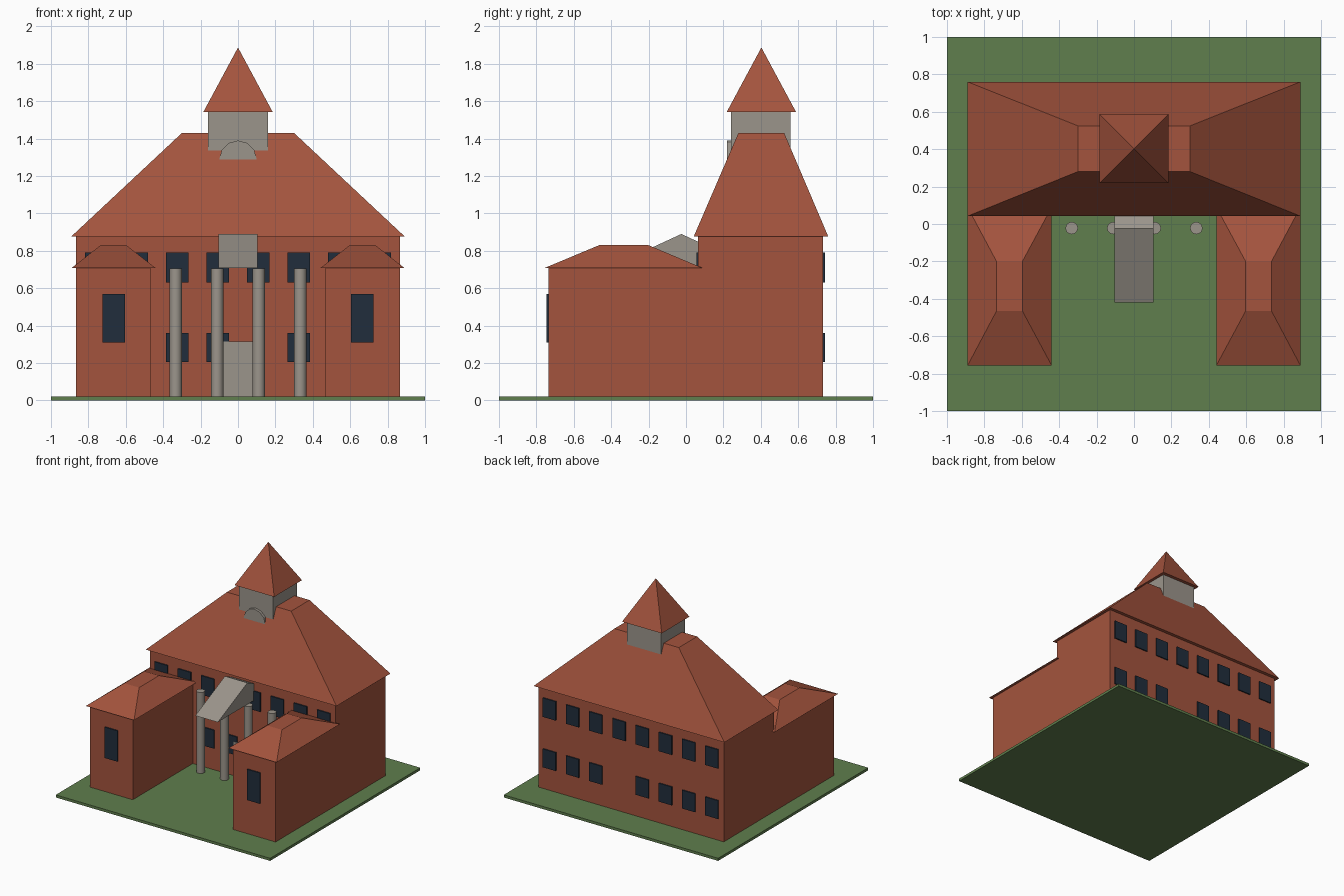
import bpy
import bmesh
from math import pi

if "Cube" in bpy.data.objects:
    bpy.data.objects.remove(bpy.data.objects["Cube"], do_unlink=True)


def material(name, color):
    m = bpy.data.materials.new(name)
    m.use_nodes = True
    m.diffuse_color = (*color, 1)
    m.node_tree.nodes["Principled BSDF"].inputs["Base Color"].default_value = (*color, 1)
    return m


brick = material("brick red", (0.37, 0.088, 0.047))
stone = material("grey stone", (0.33, 0.30, 0.26))
glass = material("dark glass", (0.015, 0.027, 0.045))
grass = material("lawn green", (0.115, 0.21, 0.074))


def mesh_object(name, verts, faces, mat):
    me = bpy.data.meshes.new(name)
    me.from_pydata(verts, [], faces)
    bm = bmesh.new()
    bm.from_mesh(me)
    bmesh.ops.remove_doubles(bm, verts=bm.verts, dist=1e-5)
    bmesh.ops.recalc_face_normals(bm, faces=bm.faces)
    bm.to_mesh(me)
    bm.free()
    me.materials.append(mat)
    ob = bpy.data.objects.new(name, me)
    bpy.context.scene.collection.objects.link(ob)
    return ob


def hip(name, base, top, z0, z1, mat):
    """Solid between two rectangles (x0, x1, y0, y1) at heights z0 and z1."""
    verts = []
    for (x0, x1, y0, y1), z in ((base, z0), (top, z1)):
        verts += [(x0, y0, z), (x1, y0, z), (x1, y1, z), (x0, y1, z)]
    sides = [(i, (i + 1) % 4, (i + 1) % 4 + 4, i + 4) for i in range(4)]
    return mesh_object(name, verts, [(3, 2, 1, 0), (4, 5, 6, 7)] + sides, mat)


def box(name, rect, z0, z1, mat):
    return hip(name, rect, rect, z0, z1, mat)


def cylinder(name, radius, depth, location, sides, mat, rotation=(0, 0, 0)):
    bpy.ops.mesh.primitive_cylinder_add(vertices=sides, radius=radius, depth=depth,
                                        location=location, rotation=rotation)
    ob = bpy.context.object
    ob.name = name
    ob.data.materials.append(mat)
    return ob


def window(name, x, wall_y, z0, z1):
    box(name, (x - 0.06, x + 0.06, wall_y - 0.01, wall_y + 0.01), z0, z1, glass)


GROUND = 0.022
FRONT, BACK = 0.065, 0.732

# Lawn and main block with its hipped roof
box("lawn", (-1, 1, -1, 1), 0, GROUND, grass)
box("main_block", (-0.865, 0.865, FRONT, BACK), GROUND, 0.88, brick)
hip("main_roof", (-0.89, 0.89, 0.042, 0.76), (-0.30, 0.30, 0.28, 0.525), 0.878, 1.43, brick)

# Two front wings
for side, s in (("left", 1), ("right", -1)):
    def span(a, b, y0, y1):
        return (*sorted((s * a, s * b)), y0, y1)
    box(side + "_wing", span(0.467, 0.865, -0.735, 0.07), GROUND, 0.71, brick)
    hip(side + "_wing_roof", span(0.44, 0.89, -0.757, 0.09),
        span(0.597, 0.735, -0.465, -0.2), 0.708, 0.83, brick)
    window(side + "_wing_window", s * 0.665, -0.735, 0.31, 0.57)

# Window rows on the front and back; one ground-floor bay stays blank
for face, y in (("front", FRONT), ("back", BACK)):
    for i in range(8):
        x = (i - 3.5) * 0.2165
        window(f"{face}_upper_window_{i}", x, y, 0.63, 0.79)
        if i != 4:
            window(f"{face}_lower_window_{i}", x, y, 0.205, 0.36)

# Door, portico columns and the gabled portico roof
box("door", (-0.08, 0.08, FRONT - 0.012, FRONT + 0.01), GROUND, 0.315, stone)
for i, x in enumerate((-0.333, -0.111, 0.111, 0.333)):
    cylinder(f"column_{i}", 0.033, 0.705 - GROUND, (x, -0.022, (0.705 + GROUND) / 2), 20, stone)
    bpy.ops.object.shade_smooth_by_angle()

gable = ((-0.42, 0.708), (-0.025, 0.89), (0.37, 0.708))
mesh_object("portico_roof", [(x, y, z) for x in (-0.105, 0.105) for y, z in gable],
            [(0, 1, 2), (5, 4, 3), (0, 3, 4, 1), (1, 4, 5, 2), (2, 5, 3, 0)], stone)

# Cupola with pyramid roof and round front vent
box("cupola", (-0.16, 0.16, 0.24, 0.56), 1.2, 1.545, stone)
mesh_object("cupola_roof",
            [(x, 0.403 + y, 1.543) for x, y in
             ((-0.185, -0.185), (0.185, -0.185), (0.185, 0.185), (-0.185, 0.185))]
            + [(0, 0.403, 1.887)],
            [(3, 2, 1, 0)] + [(i, (i + 1) % 4, 4) for i in range(4)], brick)
cylinder("round_vent", 0.1, 0.03, (0, 0.234, 1.29), 12, stone, (pi / 2, 0, 0))
